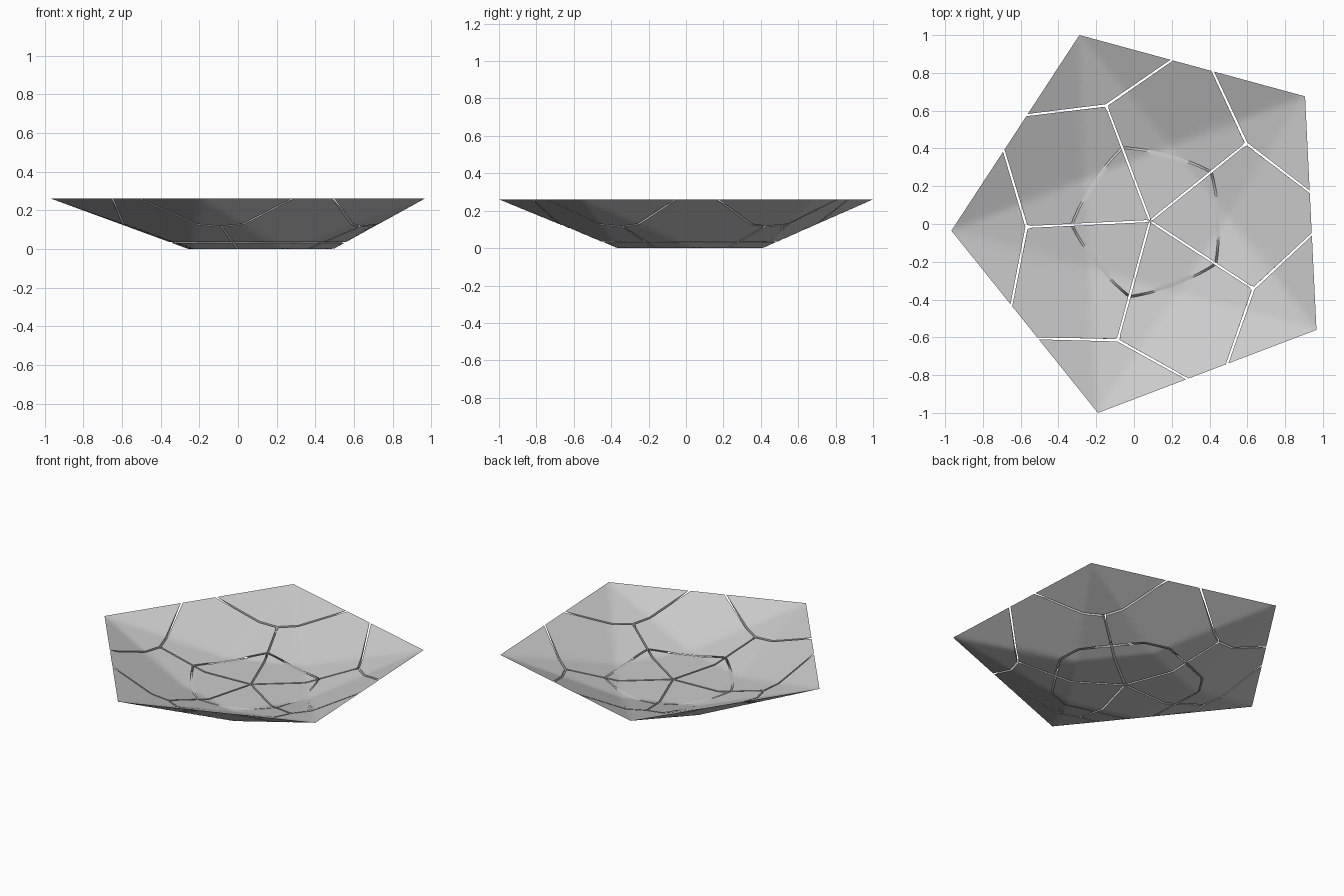
import bpy, bmesh, math
from mathutils import Vector

if "Cube" in bpy.data.objects:
    bpy.data.objects.remove(bpy.data.objects["Cube"])

CENTRE = Vector((0.085, 0.016))
TURN = math.radians(38.8)          # direction of the first rim corner
R_RIM, H = 1.053, 0.26
R_BASE = 0.41                      # base pentagon, turned 36 degrees to the rim
APO_RIM, APO_BASE = R_RIM * math.cos(math.pi / 5), R_BASE * math.cos(math.pi / 5)
Z_SEAM = 0.034
SHELL = 0.757                      # inner surface depth relative to outer
GAP = 0.006
STEP = math.radians(72)


def polar(r, a):
    return Vector((r * math.cos(a), r * math.sin(a)))


K_CORNER = H / (R_RIM - APO_BASE)
K_MID = H / (APO_RIM - R_BASE)


def z_outer(p):
    # faceted bowl between two opposed pentagons
    z = 0.0
    for k in range(5):
        z = max(z, (p.dot(polar(1, k * STEP)) - APO_BASE) * K_CORNER,
                (p.dot(polar(1, (k + .5) * STEP)) - R_BASE) * K_MID)
    return min(z, H)


def z_inner(p):
    return H - SHELL * (H - z_outer(p))


def ring(u, outer):
    # ring seam between floor and sides, on either skin
    if outer:
        a = u * STEP
        c = APO_BASE + Z_SEAM / K_CORNER
        m = R_BASE + Z_SEAM / K_MID
        return polar(min(c / math.cos(a), c / math.cos(a - STEP), m / math.cos(a - STEP / 2)), a)
    p = polar(.415, 0).lerp(polar(.415, STEP), u)
    return p + polar(.026 * 4 * u * (1 - u), STEP / 2)


Y0, Y1 = polar(.652, 0), polar(.652, STEP)
C0, C1 = polar(R_RIM, 0), polar(R_RIM, STEP)
Q0, Q1 = C0.lerp(C1, .41), C0.lerp(C1, .59)


def squeeze(u, width):
    g = min(.5, GAP / max(width, 1e-6))
    return g + (1 - 2 * g) * u


def floor_map(u, v, outer):
    v *= 1 - GAP / .38
    u = squeeze(u, v * .49)
    return ring(u, outer) * v


def side_map(u, v, outer):
    def side(v, r, y, q):
        return r.lerp(y, v / .45) if v < .45 else y.lerp(q, (v - .45) / .55)
    v = .012 + v * .988
    a = side(v, ring(0, outer), Y0, Q0)
    b = side(v, ring(1, outer), Y1, Q1)
    u = squeeze(u, (a - b).length)
    bulge = ring(u, outer) - ring(0, outer).lerp(ring(1, outer), u)
    return a.lerp(b, u) + bulge * max(0, 1 - v) ** 2


def corner_map(u, v, outer):
    y = Y0 + Vector((.009, 0))
    q = Q0 + (C0 - Q0).normalized() * .008
    p = Vector((q.x, -q.y))
    return y.lerp(p, u).lerp(q.lerp(C0, u), v)


def panel(name, fmap, k, nu=20, nv=20):
    bm = bmesh.new()
    c, s = math.cos(TURN + k * STEP), math.sin(TURN + k * STEP)
    skins = []
    for outer in (False, True):
        grid = []
        for j in range(nv + 1):
            row = []
            for i in range(nu + 1):
                p = fmap(i / nu, j / nv, outer)
                z = z_outer(p) if outer else z_inner(p)
                row.append(bm.verts.new((CENTRE.x + c * p.x - s * p.y,
                                         CENTRE.y + s * p.x + c * p.y, z)))
            grid.append(row)
        for j in range(nv):
            for i in range(nu):
                bm.faces.new((grid[j][i], grid[j][i + 1], grid[j + 1][i + 1], grid[j + 1][i]))
        border = ([grid[0][i] for i in range(nu)] + [grid[j][nu] for j in range(nv)]
                  + [grid[nv][i] for i in range(nu, 0, -1)] + [grid[j][0] for j in range(nv, 0, -1)])
        skins.append(border)
    # seam walls join the inner and outer skins
    a, b = skins
    for i in range(len(a)):
        j = (i + 1) % len(a)
        bm.faces.new((a[i], a[j], b[j], b[i]))
    bmesh.ops.remove_doubles(bm, verts=bm.verts, dist=1e-5)
    bmesh.ops.recalc_face_normals(bm, faces=bm.faces)
    me = bpy.data.meshes.new(name)
    bm.to_mesh(me)
    bm.free()
    ob = bpy.data.objects.new(name, me)
    bpy.context.collection.objects.link(ob)
    bpy.ops.object.select_all(action='DESELECT')
    ob.select_set(True)
    bpy.context.view_layer.objects.active = ob
    bpy.ops.object.shade_smooth_by_angle(angle=math.radians(30))


for k in range(5):
    panel(f"floor_panel_{k + 1}", floor_map, k)
    panel(f"side_panel_{k + 1}", side_map, k)
    panel(f"corner_panel_{k + 1}", corner_map, k)
